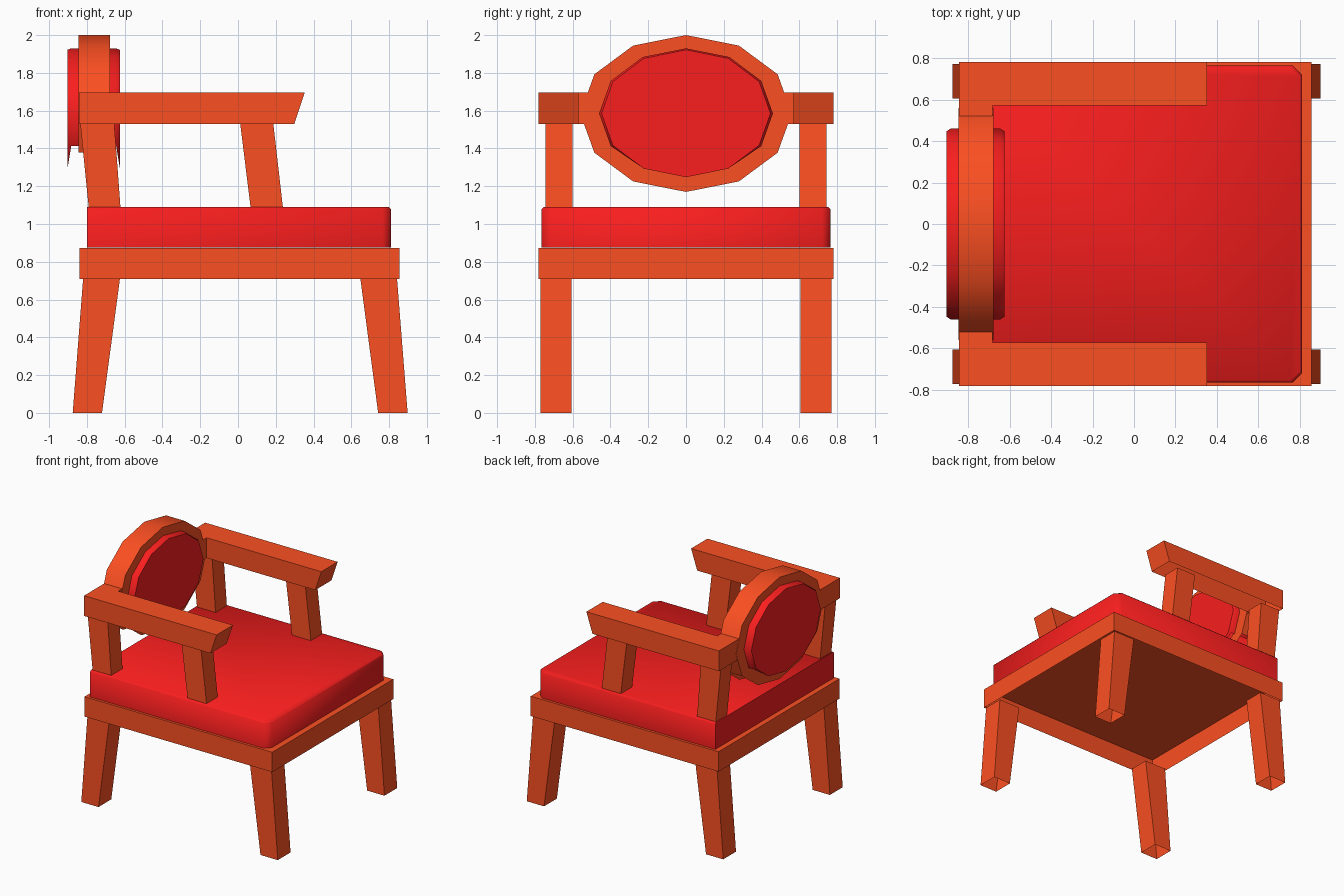
import bpy, bmesh
from math import cos, sin, radians

if "Cube" in bpy.data.objects:
    bpy.data.objects.remove(bpy.data.objects["Cube"])


def material(name, color):
    m = bpy.data.materials.new(name)
    m.diffuse_color = color
    m.use_nodes = True
    m.node_tree.nodes["Principled BSDF"].inputs["Base Color"].default_value = m.diffuse_color
    return m


WOOD = material("orange_wood", (0.97, 0.078, 0.0155, 1))
FABRIC = material("red_fabric", (0.95, 0.013, 0.013, 1))
OPEN_SEGMENTS = (7, 8, 9, 10)   # hidden lower rim of the oval back is left open


def shell(name, rings, mat, cap_start=True, cap_end=True, skip=(), spikes=False, smooth=35):
    """Bridge successive rings of points; skip = sections with an open lower rim."""
    bm = bmesh.new()
    vs = [[bm.verts.new(p) for p in r] for r in rings]
    n = len(rings[0])
    for s in range(len(rings) - 1):
        a, b = vs[s], vs[s + 1]
        for i in range(n):
            j = (i + 1) % n
            if s in skip and i in OPEN_SEGMENTS:
                # bevel tapers off next to the opening
                if spikes and s != 1:
                    inner, outer = (a, b) if s == 0 else (b, a)
                    if i in (7, 10):
                        tip = outer[7] if i == 7 else outer[11]
                        tri = (inner[i], inner[j], tip)
                        bm.faces.new(tri if s == 0 else tri[::-1])
                continue
            bm.faces.new((a[i], a[j], b[j], b[i]))
    if cap_start:
        bm.faces.new(vs[0][::-1])
    if cap_end:
        bm.faces.new(vs[-1])
    me = bpy.data.meshes.new(name)
    bm.to_mesh(me)
    bm.free()
    me.materials.append(mat)
    ob = bpy.data.objects.new(name, me)
    bpy.context.collection.objects.link(ob)
    bpy.context.view_layer.objects.active = ob
    bpy.ops.object.select_all(action='DESELECT')
    ob.select_set(True)
    bpy.ops.object.shade_smooth_by_angle(angle=radians(smooth))
    return ob


def rect(x0, x1, y0, y1, z):
    return [(x0, y0, z), (x1, y0, z), (x1, y1, z), (x0, y1, z)]


def oval(x, ry, rz):
    return [(x, ry * cos(radians(30 * k)), 1.585 + rz * sin(radians(30 * k)))
            for k in range(12)]


def cushion_outline(inset, z, c=0.045):
    x0, x1, y = -0.80, 0.81 - inset, 0.765 - inset
    return [(x0, -y, z), (x1 - c, -y, z), (x1, -y + c, z),
            (x1, y - c, z), (x1 - c, y, z), (x0, y, z)]


# Seat frame, open underneath
shell("seat_frame", [rect(-0.84, 0.855, -0.78, 0.78, 0.71),
                     rect(-0.84, 0.855, -0.78, 0.78, 0.872)], WOOD, cap_start=False)

# Seat cushion with chamfered front corners and softened top edge
shell("seat_cushion", [cushion_outline(0, 0.875), cushion_outline(0, 1.078),
                       cushion_outline(0.012, 1.09)], FABRIC, smooth=50)

for side, sgn in (("right", -1), ("left", 1)):
    def span(a, b):
        return sorted((sgn * a, sgn * b))

    # Splayed legs, open at the foot
    y = span(0.605, 0.77)
    shell(f"back_leg_{side}", [rect(-0.875, -0.72, *y, 0), rect(-0.82, -0.625, *y, 0.71)],
          WOOD, cap_start=False)
    shell(f"front_leg_{side}", [rect(0.742, 0.898, *y, 0), rect(0.648, 0.842, *y, 0.71)],
          WOOD, cap_start=False)

    # Slanted arm posts
    y = span(0.60, 0.745)
    shell(f"back_post_{side}", [rect(-0.79, -0.622, *y, 1.085), rect(-0.835, -0.655, *y, 1.53)],
          WOOD, False, False)
    shell(f"front_post_{side}", [rect(0.067, 0.238, *y, 1.085), rect(0.012, 0.187, *y, 1.53)],
          WOOD, False, False)

    # Armrest with undercut front end, open underneath
    y = span(0.57, 0.78)
    shell(f"armrest_{side}", [rect(-0.843, 0.298, *y, 1.53), rect(-0.843, 0.353, *y, 1.695)],
          WOOD, cap_start=False)

    # Short block joining armrest to oval back
    y = span(0.52, 0.57)
    shell(f"arm_joint_{side}", [rect(-0.843, -0.682, *y, 1.53), rect(-0.843, -0.682, *y, 1.695)],
          WOOD, cap_start=False)

# Oval back frame: front and rear borders plus outer rim
shell("back_frame", [oval(-0.845, 0.44, 0.328), oval(-0.845, 0.56, 0.415),
                     oval(-0.678, 0.56, 0.415), oval(-0.678, 0.44, 0.328)],
      WOOD, False, False, skip=(1,))

# Oval back cushion
shell("back_cushion", [oval(-0.903, 0.447, 0.337), oval(-0.883, 0.46, 0.345),
                       oval(-0.645, 0.46, 0.345), oval(-0.625, 0.447, 0.337)],
      FABRIC, skip=(0, 1, 2), spikes=True, smooth=50)
